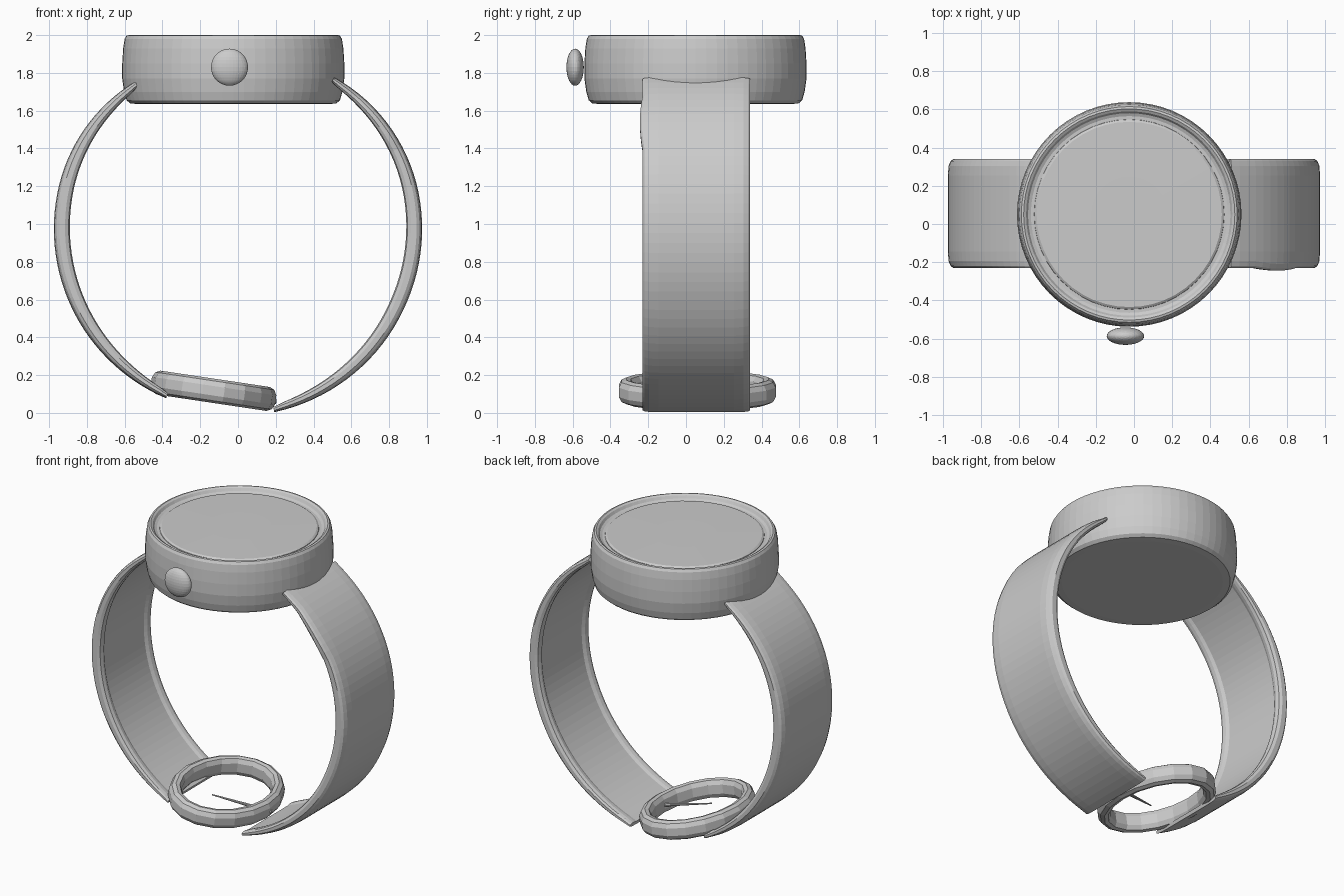
import bpy, bmesh
from math import sin, cos, pi, radians
from mathutils import Matrix, Vector

if "Cube" in bpy.data.objects:
    bpy.data.objects.remove(bpy.data.objects["Cube"])

grey = bpy.data.materials.new("plain grey")
grey.use_nodes = True
grey.diffuse_color = (0.6, 0.6, 0.6, 1)
grey.node_tree.nodes["Principled BSDF"].inputs["Base Color"].default_value = (0.6, 0.6, 0.6, 1)


def finish(name, bm):
    bmesh.ops.recalc_face_normals(bm, faces=bm.faces)
    mesh = bpy.data.meshes.new(name)
    bm.to_mesh(mesh)
    bm.free()
    mesh.materials.append(grey)
    obj = bpy.data.objects.new(name, mesh)
    bpy.context.collection.objects.link(obj)
    return obj


def loft(name, rings, loop=False):
    """Skin a row of closed cross-sections; cap the ends unless looped."""
    bm = bmesh.new()
    rows = [[bm.verts.new(p) for p in ring] for ring in rings]
    n = len(rows[0])
    pairs = list(zip(rows, rows[1:])) + ([(rows[-1], rows[0])] if loop else [])
    for a, b in pairs:
        for i in range(n):
            j = (i + 1) % n
            bm.faces.new((a[i], a[j], b[j], b[i]))
    if not loop:
        bm.faces.new(rows[0])
        bm.faces.new(rows[-1])
    return finish(name, bm)


def turned(name, profile, centre, segments):
    """Stack circles of (radius, height) around a vertical axis."""
    cx, cy = centre
    return loft(name, [[(cx + r * cos(2 * pi * i / segments),
                         cy + r * sin(2 * pi * i / segments), z)
                        for i in range(segments)] for r, z in profile])


# Case with raised bezel, and the face disc set into it
middle = (-0.025, 0.05)
turned("case", [(0.50, 1.635), (0.545, 1.638), (0.565, 1.655), (0.578, 1.70),
                (0.588, 1.77), (0.588, 1.85), (0.583, 1.93), (0.575, 1.98),
                (0.565, 1.997), (0.553, 2.0), (0.54, 1.992), (0.53, 1.975),
                (0.515, 1.968), (0.49, 1.968)], middle, 64)
turned("face_glass", [(0.50, 1.96), (0.497, 1.972), (0.485, 1.98), (0.2, 1.983)],
       middle, 48)

# Crown on the front of the case
bm = bmesh.new()
bmesh.ops.create_uvsphere(bm, u_segments=32, v_segments=16, radius=1)
bm.transform(Matrix.Translation((-0.045, -0.587, 1.83))
             @ Matrix.Diagonal((0.098, 0.046, 0.098, 1)))
finish("crown", bm)

# Strap halves: rounded section of (across, depth), swept round the wrist
half = [(0.0, 1.0), (0.2, 1.0), (0.25, 0.95), (0.275, 0.83), (0.285, 0.65),
        (0.285, 0.3), (0.275, 0.08), (0.255, 0.0), (0.235, 0.05), (0.215, 0.2)]
section = half + [(-y, d) for y, d in reversed(half[1:])]


def strap(name, start, end, foot_radius, bump=0.0):
    steps, rings = 44, []
    for k in range(steps + 1):
        u = k / steps
        a = radians(start + (end - start) * u)
        outer = 0.975 - 0.025 * max(0, 1 - u / 0.35) ** 2
        outer += (foot_radius - 0.975) * max(0, (u - 0.6) / 0.4)
        thick = 0.028 + 0.057 * sin(pi * u) ** 0.6
        swell = bump * max(0, 1 - ((u - 0.15) / 0.08) ** 2)
        ring = []
        for y, d in section:
            r = outer - thick * (1 - d)
            side = swell if y < -0.24 else 0
            ring.append((r * cos(a), 0.055 + y - side, 0.975 + r * sin(a)))
        rings.append(ring)
    return loft(name, rings)


strap("strap_buckle_side", 57.5, -78.8, 0.99, bump=0.014)
strap("strap_tip_side", 124.5, 247, 0.975)

# Oval buckle ring, tilted to follow the strap
tilt = Matrix.Translation((-0.13, 0.06, 0.117)) @ Matrix.Rotation(radians(8.5), 4, "Y")
upper = [(0.0, 0.025), (-0.015, 0.052), (-0.04, 0.064), (-0.065, 0.058), (-0.08, 0.03)]
tube = upper + [(r, -h) for r, h in reversed(upper)]
rings = []
for k in range(18):
    a = 2 * pi * k / 18
    rings.append([tilt @ Vector(((0.333 + r) * cos(a), (0.422 + r) * sin(a), h))
                  for r, h in tube])
loft("buckle_ring", rings, loop=True)

# Buckle pin pointing inward from the strap end
tip, base = Vector((-0.17, -0.04, 0.125)), Vector((0.2, 0.08, 0.06))
axis = base - tip
bm = bmesh.new()
bmesh.ops.create_cone(bm, cap_ends=True, segments=10, radius1=0.004,
                      radius2=0.014, depth=axis.length)
bm.transform(Matrix.Translation((tip + base) / 2)
             @ axis.to_track_quat("Z", "Y").to_matrix().to_4x4())
finish("buckle_pin", bm)
